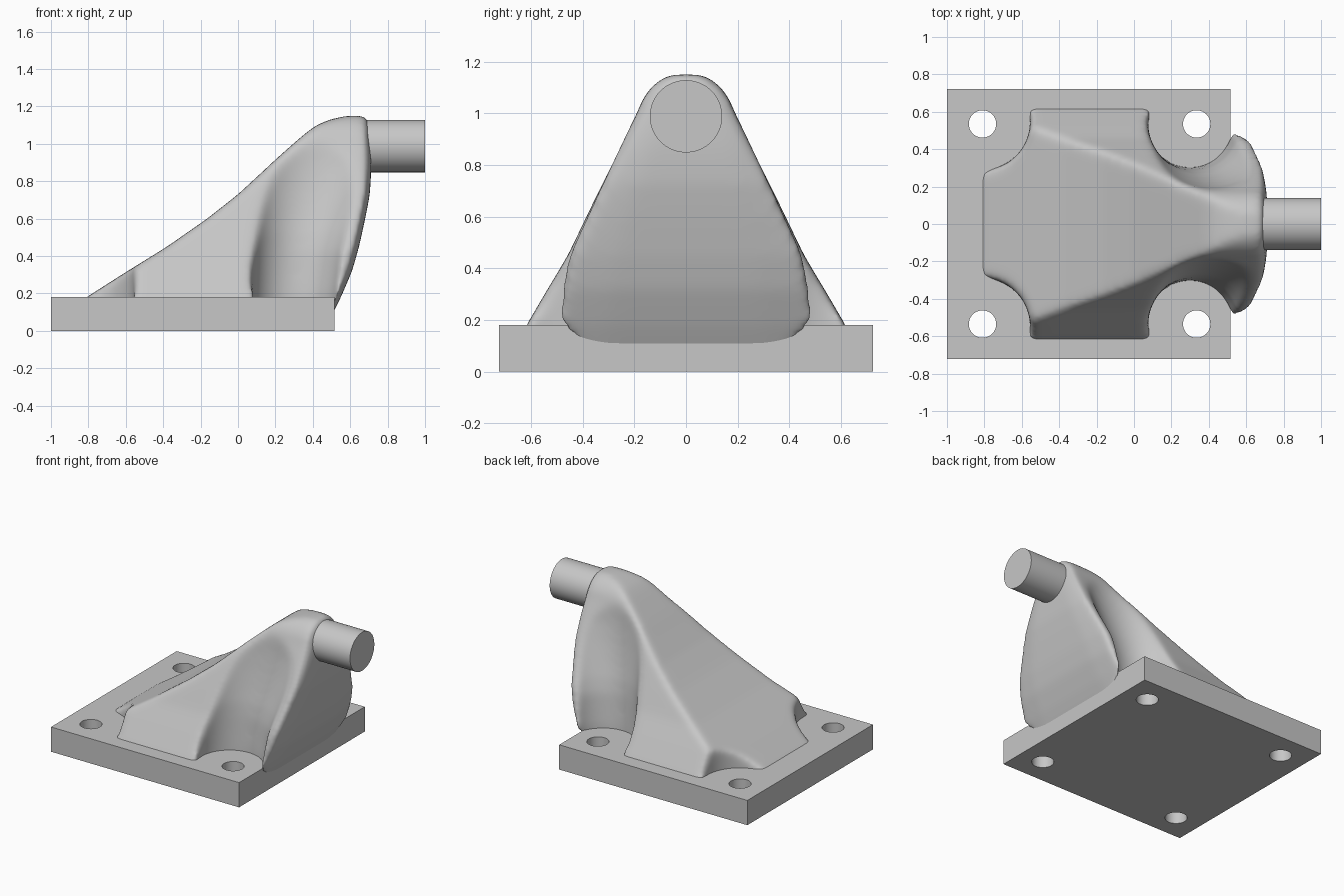
import bpy
import bmesh
from math import cos, sin, tau, radians
from mathutils import Matrix

if "Cube" in bpy.data.objects:
    bpy.data.objects.remove(bpy.data.objects["Cube"], do_unlink=True)

grey = bpy.data.materials.new("plain grey")
grey.use_nodes = True
grey.diffuse_color = (0.57, 0.57, 0.57, 1)
grey.node_tree.nodes["Principled BSDF"].inputs["Base Color"].default_value = (0.57, 0.57, 0.57, 1)


def loft(name, rings):
    """Skin a stack of equal-length rings and cap both ends."""
    bm = bmesh.new()
    loops = [[bm.verts.new(p) for p in ring] for ring in rings]
    n = len(loops[0])
    for a, b in zip(loops, loops[1:]):
        for i in range(n):
            j = (i + 1) % n
            bm.faces.new((a[i], a[j], b[j], b[i]))
    bm.faces.new(loops[0])
    bm.faces.new(loops[-1])
    bmesh.ops.recalc_face_normals(bm, faces=bm.faces)
    mesh = bpy.data.meshes.new(name)
    bm.to_mesh(mesh)
    bm.free()
    mesh.materials.append(grey)
    obj = bpy.data.objects.new(name, mesh)
    bpy.context.collection.objects.link(obj)
    return obj


def circle(x, y, z, r, n=64):
    return [(x + r * cos(tau * i / n), y + r * sin(tau * i / n), z) for i in range(n)]


def select(obj):
    bpy.ops.object.select_all(action='DESELECT')
    obj.select_set(True)
    bpy.context.view_layer.objects.active = obj


def cut(obj, cutters):
    for c in cutters:
        c.hide_render = True
        mod = obj.modifiers.new("cut", 'BOOLEAN')
        mod.operation = 'DIFFERENCE'
        mod.solver = 'EXACT'
        mod.object = c


def bake(obj, cutters):
    select(obj)
    bpy.ops.object.convert(target='MESH')
    for c in cutters:
        bpy.data.objects.remove(c, do_unlink=True)


# Base plate with four bolt holes
corners = [(-1, -0.723), (0.515, -0.723), (0.515, 0.723), (-1, 0.723)]
plate = loft("base_plate", [[(x, y, z) for x, y in corners] for z in (0, 0.18)])
drills = [loft("drill", [circle(x, s * 0.535, z, 0.073) for z in (-0.1, 0.3)])
          for x in (-0.81, 0.335) for s in (-1, 1)]
cut(plate, drills)
bake(plate, drills)
select(plate)
bpy.ops.object.shade_smooth_by_angle(angle=radians(30))

# Sloping bracket body: height, back x, front x, back half-width, front half-width
levels = [
    (0.02, -0.99, 0.47, 0.69, 0.52),
    (0.18, -0.81, 0.55, 0.617, 0.50),
    (0.32, -0.59, 0.61, 0.535, 0.475),
    (0.45, -0.38, 0.647, 0.457, 0.452),
    (0.60, -0.165, 0.68, 0.385, 0.385),
    (0.73, 0.0, 0.705, 0.322, 0.322),
    (0.85, 0.13, 0.712, 0.265, 0.265),
    (0.92, 0.205, 0.712, 0.23, 0.23),
    (1.00, 0.295, 0.708, 0.19, 0.19),
    (1.06, 0.365, 0.703, 0.165, 0.165),
    (1.10, 0.42, 0.70, 0.135, 0.135),
    (1.13, 0.49, 0.695, 0.10, 0.10),
    (1.15, 0.58, 0.68, 0.06, 0.06),
]


def outline(z, back, front, wb, wf):
    mid = max(0.12, back + 0.04)
    half = [(back, wb), (mid, wb), (front - 0.02, wf), (front, wf * 0.6)]
    return [(x, -y, z) for x, y in half] + [(x, y, z) for x, y in reversed(half)]


body = loft("bracket_body", [outline(*lv) for lv in levels])

# Scoops around the bolts: height, centre x, inner edge y, radius
# The front pair widen and fade out as they climb the flanks
scoop_path = ((-0.1, 0.295, 0.305, 0.22), (0.2, 0.30, 0.30, 0.225), (0.42, 0.32, 0.285, 0.24),
              (0.52, 0.34, 0.27, 0.26), (0.62, 0.36, 0.247, 0.29),
              (0.75, 0.385, 0.22, 0.34), (0.88, 0.41, 0.198, 0.40), (1.05, 0.43, 0.18, 0.44))
scoops = []
for s in (-1, 1):
    scoops.append(loft("rear_scoop", [circle(-0.81, s * 0.545, z, 0.255) for z in (-0.1, 0.7)]))
    scoops.append(loft("front_scoop", [circle(x, s * (y + r), z, r) for z, x, y, r in scoop_path]))
cut(body, scoops)
remesh = body.modifiers.new("remesh", 'REMESH')
remesh.mode = 'VOXEL'
remesh.voxel_size = 0.014
remesh.use_smooth_shade = True
soften = body.modifiers.new("soften", 'SMOOTH')
soften.factor = 0.5
soften.iterations = 40
bake(body, scoops)

# Round shaft leaving the top of the body
shaft = loft("shaft", [circle(0, 0, z, 0.14) for z in (0.6, 1.0)])
shaft.data.transform(Matrix.Translation((0, 0, 0.988)) @ Matrix.Rotation(radians(90), 4, 'Y'))
select(shaft)
bpy.ops.object.shade_smooth_by_angle(angle=radians(30))
